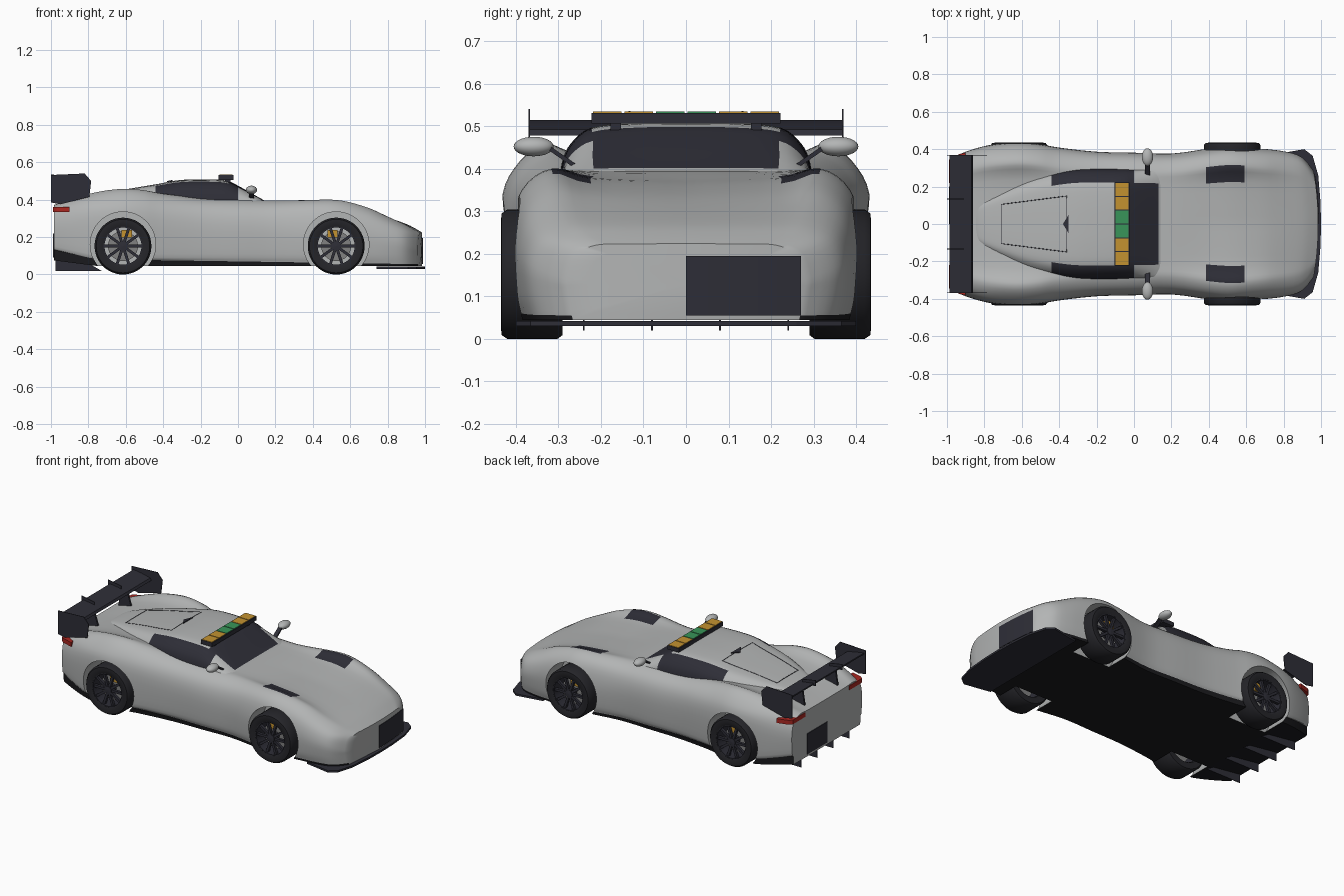
import bpy, bmesh, math
from mathutils import Matrix, Vector
from mathutils.bvhtree import BVHTree

if "Cube" in bpy.data.objects:
    bpy.data.objects.remove(bpy.data.objects["Cube"])


def material(name, r, g, b):
    m = bpy.data.materials.new(name)
    m.use_nodes = True
    m.diffuse_color = (r, g, b, 1)
    m.node_tree.nodes["Principled BSDF"].inputs["Base Color"].default_value = (r, g, b, 1)
    return m


SILVER = material("silver_paint", .45, .46, .46)
DARK = material("dark_carbon", .027, .027, .038)
FLOOR = material("black_floor", .011, .011, .013)
RUBBER = material("tyre_rubber", .018, .018, .022)
STEEL = material("brake_steel", .22, .22, .22)
AMBER = material("amber", .55, .29, .03)
GREEN = material("green", .04, .3, .1)
RED = material("red_lamp", .4, .02, .015)


def finish(name, bm, mats, smooth=False):
    bmesh.ops.recalc_face_normals(bm, faces=bm.faces)
    mesh = bpy.data.meshes.new(name)
    bm.to_mesh(mesh)
    bm.free()
    for m in mats:
        mesh.materials.append(m)
    ob = bpy.data.objects.new(name, mesh)
    bpy.context.collection.objects.link(ob)
    if smooth:
        smooth_object(ob)
    return ob


def smooth_object(ob):
    bpy.ops.object.select_all(action="DESELECT")
    ob.select_set(True)
    bpy.context.view_layer.objects.active = ob
    bpy.ops.object.shade_smooth_by_angle(angle=math.radians(38))


def spline(pts, n):
    """Smooth curve passing through every point."""
    out = []
    for i in range(len(pts) - 1):
        quad = (pts[max(i - 1, 0)], pts[i], pts[i + 1], pts[min(i + 2, len(pts) - 1)])
        for k in range(n):
            t = k / n
            out.append(tuple(.5 * (2 * b + (c - a) * t + (2 * a - 5 * b + 4 * c - d) * t * t
                                   + (3 * b - a - 3 * c + d) * t ** 3) for a, b, c, d in zip(*quad)))
    return out + [tuple(pts[-1])]


def loft(name, rings, mats, rule=None, wrap=False, smooth=True):
    """Skin closed rings; rule(row, centre) picks the material."""
    bm = bmesh.new()
    vs = [[bm.verts.new(p) for p in r] for r in rings]
    n = len(rings[0])
    for i in range(len(vs) - (0 if wrap else 1)):
        a, b = vs[i], vs[(i + 1) % len(vs)]
        for j in range(n):
            k = (j + 1) % n
            f = bm.faces.new((a[j], a[k], b[k], b[j]))
            if rule:
                f.material_index = rule(min(j, n - 1 - j), f.calc_center_median())
    if not wrap:
        bm.faces.new(vs[0])
        bm.faces.new(vs[-1])
    return finish(name, bm, mats, smooth)


def mirror_ring(x, half):
    full = half + [(-y, z) for y, z in reversed(half[1:-1])]
    return [(x, y, z) for y, z in full]


def prism(name, pts, depth, mat):
    """Extrude a flat outline by a vector."""
    bm = bmesh.new()
    face = bm.faces.new([bm.verts.new(p) for p in pts])
    ext = bmesh.ops.extrude_face_region(bm, geom=[face], use_keep_orig=True)
    bmesh.ops.translate(bm, vec=depth, verts=[v for v in ext["geom"] if isinstance(v, bmesh.types.BMVert)])
    return finish(name, bm, [mat])


def side_plate(name, outline, y, thick, mat):
    return prism(name, [(x, y - thick / 2, z) for x, z in outline], (0, thick, 0), mat)


def box(name, lo, hi, mat):
    return prism(name, [(lo[0], lo[1], lo[2]), (hi[0], lo[1], lo[2]), (hi[0], hi[1], lo[2]), (lo[0], hi[1], lo[2])],
                 (0, 0, hi[2] - lo[2]), mat)


# Body shell: x, half width, centre height, fender crest, shoulder, widest height
SUB = 4
stations = [(-.985, .35, .365, .37, .345, .27), (-.9, .385, .385, .4, .365, .28),
            (-.8, .415, .4, .43, .385, .3), (-.7, .43, .41, .45, .395, .31),
            (-.6, .435, .415, .458, .4, .31), (-.5, .425, .42, .45, .395, .3),
            (-.4, .407, .42, .43, .38, .29), (-.2, .385, .41, .405, .36, .27),
            (0, .38, .4, .397, .35, .26), (.2, .375, .393, .392, .345, .25),
            (.385, .4, .375, .398, .352, .24), (.5, .415, .366, .4, .35, .24),
            (.59, .412, .355, .388, .337, .23), (.7, .4, .335, .355, .31, .22),
            (.8, .39, .305, .312, .275, .2), (.9, .37, .27, .268, .24, .18),
            (.95, .335, .245, .24, .22, .16), (.985, .28, .224, .22, .197, .14)]


def body_half(x, w, zc, zp, zs, zm):
    tail = max(0, -x - .75)
    skirt, base = .07 - .015 * x + .2 * tail, .045 + .13 * tail
    top = [(0, zc), (.54 * w, zc + .3 * (zp - zc)), (.76 * w, zp), (.93 * w, zs),
           (w, zm), (.99 * w, max(.11, skirt + .02)), (.96 * w, skirt)]
    return spline(top, SUB) + [(.95 * w, base), (0, base)]


def bend_nose(p):
    x, y, z = p
    t = min(max((x - .7) / .285, 0), 1)
    return (x - .3 * y * y * t, y, z)


rings = [mirror_ring(s[0], body_half(*s)) for s in spline(stations, 3)]
cap = lambda ring, k, zc: [(x, y * k, zc + (z - zc) * k) for x, y, z in ring]
rings = [cap(rings[0], k, .22) for k in (.1, .5)] + rings + [cap(rings[-1], k, .13) for k in (.8, .6, .4, .2, .05)]
rings = [[bend_nose(p) for p in r] for r in rings]


def body_rule(row, c):
    if -.98 < c.x < .96 and row >= 6 * SUB:
        return 2
    if .385 < c.x < .59 and SUB <= row < 2 * SUB:
        return 1
    return 0


body = loft("body_shell", rings, [SILVER, DARK, FLOOR], body_rule, smooth=False)

# Wheel arches
AXLES = {"rear": -.615, "front": .525}
for ax in AXLES.values():
    for s in (1, -1):
        bpy.ops.mesh.primitive_cylinder_add(vertices=64, radius=.175, depth=.4,
                                            location=(ax, s * .45, .16), rotation=(math.pi / 2, 0, 0))
        cutter = bpy.context.object
        cutter.hide_render = True
        mod = body.modifiers.new("arch", "BOOLEAN")
        mod.operation, mod.solver, mod.object = "DIFFERENCE", "EXACT", cutter
        bpy.context.view_layer.objects.active = body
        bpy.ops.object.modifier_apply(modifier=mod.name)
        bpy.data.objects.remove(cutter)
smooth_object(body)

# Canopy with windscreen and side glass: x, half width, base height, top height
canopy_stations = [(.16, .25, .38, .388), (.13, .285, .385, .402), (0, .288, .395, .475),
                   (-.05, .29, .4, .498), (-.12, .292, .4, .508), (-.3, .29, .41, .506),
                   (-.44, .268, .41, .482), (-.6, .22, .405, .455), (-.8, .13, .38, .412),
                   (-.86, .08, .36, .385)]
arch = [(0, 1), (.4, .985), (.76, .88), (.93, .5), (1, .05), (1.02, -.5)]
rings = []
for x, w, zb, zt in spline(canopy_stations, 4):
    half = [(w * u, zb + v * (zt - zb)) for u, v in spline(arch, SUB)]
    rings.append(mirror_ring(x, half + [(0, half[-1][1])]))


def glass_rule(row, c):
    screen = -.05 < c.x < .13 and row < 2 * SUB
    window = -.44 < c.x < 0 and row >= 2 * SUB
    return 1 if screen or window else 0


canopy = loft("canopy", rings, [SILVER, DARK], glass_rule)

# Engine cover seam and intake draped over the canopy
tree = BVHTree.FromObject(canopy, bpy.context.evaluated_depsgraph_get())


def drape(x, y):
    return tree.ray_cast(Vector((x, y, 2)), Vector((0, 0, -1)))[0]


corners = [Vector(p) for p in ((-.36, .15), (-.71, .105), (-.71, -.105), (-.36, -.15))]
curve = bpy.data.curves.new("engine_cover_seam", "CURVE")
curve.dimensions, curve.bevel_depth, curve.bevel_resolution = "3D", .002, 0
path = [drape(*a.lerp(b, k / 12)) for a, b in zip(corners, corners[1:] + corners[:1]) for k in range(12)]
seam = curve.splines.new("POLY")
seam.points.add(len(path) - 1)
seam.use_cyclic_u = True
for pt, co in zip(seam.points, path):
    pt.co = (*co, 1)
curve.materials.append(DARK)
bpy.context.collection.objects.link(bpy.data.objects.new("engine_cover_seam", curve))
prism("cover_intake", [drape(-.35, .05), drape(-.35, -.05), drape(-.38, 0)], (0, 0, .006), DARK)

# Nose plate, tail plate and tail lamps
rings = []
for k in range(9):
    y = .27 * k / 8
    x = .986 - .3 * y * y
    rings.append([(x, y, .055), (x + .003, y, .055), (x + .003, y, .195), (x, y, .195)])
loft("nose_plate", rings, [DARK])
box("tail_plate", (-.989, 0, .09), (-.984, .2, .22), DARK)

# Splitter
edge = [(.74, .37), (.91, .4), (.955, .365), (.985, .26), (.997, .12)]
outline = edge + [(1, 0)] + [(x, -y) for x, y in reversed(edge)]
prism("front_splitter", [(x, y, .03) for x, y in outline], (0, 0, .012), DARK)

# Light bar
box("light_bar", (-.105, -.222, .506), (-.025, .222, .531), DARK)
for i in range(6):
    y = (i - 2.5) * .074
    box(f"bar_lamp_{i + 1}", (-.1, y - .034, .52), (-.03, y + .034, .534), GREEN if i in (2, 3) else AMBER)

# Rear wing
wing = [(-.987, .514), (-.987, .505), (-.92, .48), (-.862, .478), (-.87, .492), (-.93, .506)]
side_plate("wing_blade", wing, 0, .74, DARK)
end_plate = [(-1, .385), (-1, .532), (-.82, .54), (-.785, .5), (-.795, .415), (-.95, .375)]
wing_fin = [(-1, .536), (-1, .5), (-.91, .49), (-.91, .52)]
wing_post = [(-.95, .36), (-.85, .36), (-.89, .49), (-.93, .49)]
tail_fin = [(-.975, .09), (-.975, .02), (-.73, .02), (-.8, .06)]


def spokes_mesh(name, ax, s):
    bm = bmesh.new()
    for i in range(10):
        turn = Matrix.Translation((ax, s * .41, .152)) @ Matrix.Rotation(i * math.tau / 10, 4, "Y")
        bmesh.ops.create_cube(bm, size=1, matrix=turn @ Matrix.Translation((.058, 0, 0))
                              @ Matrix.Diagonal((.09, .018, .015, 1)))
    finish(name, bm, [DARK])


def lathe(name, prof, ax, s, mat, steps=48):
    ring = lambda a: [(ax + r * math.cos(a), s * y, .152 + r * math.sin(a)) for r, y in prof]
    loft(name, [ring(i * math.tau / steps) for i in range(steps)], [mat], wrap=True)


tyre = [(.104, .428), (.125, .435), (.143, .433), (.152, .42), (.152, .302), (.143, .29), (.104, .292)]
rim = [(.107, .427), (.107, .3), (.099, .3), (.099, .427)]
disc = [(.08, .37), (.08, .355), (.02, .355), (.02, .37)]
hub = [(.024, .422), (.024, .3), (.001, .3), (.001, .424)]

for side, s in (("left", 1), ("right", -1)):
    side_plate(f"wing_end_plate_{side}", end_plate, s * .368, .004, DARK)
    side_plate(f"wing_fin_{side}", wing_fin, s * .133, .004, DARK)
    side_plate(f"wing_post_{side}", wing_post, s * .165, .012, DARK)
    for n, y in (("inner", .08), ("outer", .24)):
        side_plate(f"diffuser_fin_{n}_{side}", tail_fin, s * y, .004, DARK)
    box(f"bar_foot_{side}", (-.07, s * .165 - .012, .47), (-.04, s * .165 + .012, .508), DARK)
    lamp = [(-.988, s * .22), (-.988, s * .345), (-.97, s * .362), (-.9, s * .382), (-.9, s * .22)]
    prism(f"tail_lamp_{side}", [(x, y, .335) for x, y in lamp], (0, 0, .027), RED)

    # Door mirrors
    bpy.ops.mesh.primitive_uv_sphere_add(segments=24, ring_count=14, radius=1, location=(.072, s * .358, .452))
    mirror = bpy.context.object
    mirror.name = f"door_mirror_{side}"
    mirror.scale = (.03, .047, .023)
    mirror.data.materials.append(SILVER)
    smooth_object(mirror)
    prism(f"mirror_stalk_{side}", [(.06, s * .26, .4), (.085, s * .26, .4), (.085, s * .325, .445), (.06, s * .325, .445)],
          (0, 0, .012), DARK)

    # Wheels
    for end, ax in AXLES.items():
        tag = f"{end}_{side}"
        lathe(f"tyre_{tag}", tyre, ax, s, RUBBER)
        lathe(f"rim_{tag}", rim, ax, s, DARK)
        lathe(f"brake_disc_{tag}", disc, ax, s, STEEL)
        lathe(f"hub_{tag}", hub, ax, s, DARK, 20)
        spokes_mesh(f"spokes_{tag}", ax, s)
        cx = ax + (.02 if end == "rear" else -.02)
        box(f"caliper_{tag}", (cx - .027, s * .38 - .012, .197), (cx + .027, s * .38 + .012, .238), AMBER)
